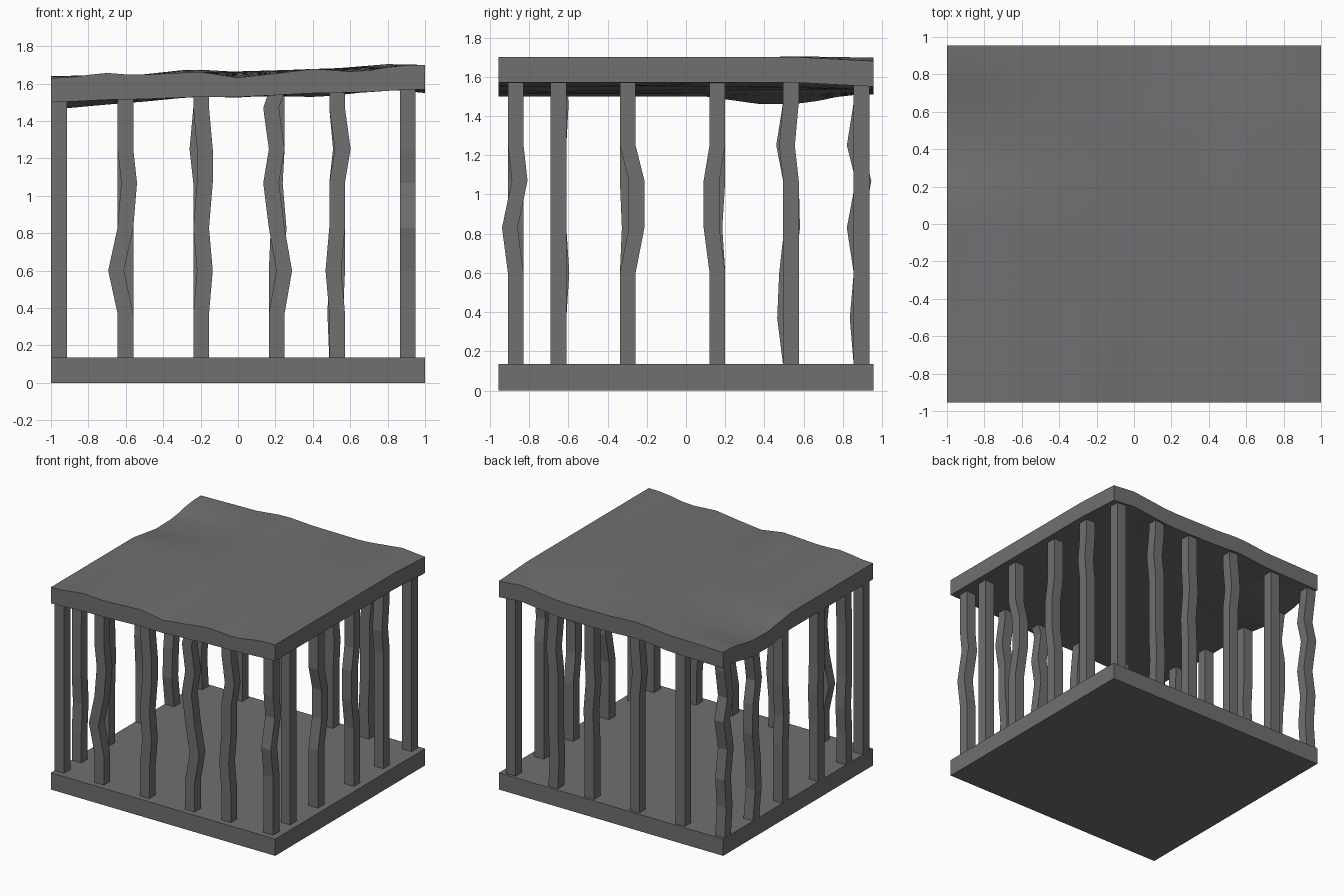
import bpy, bmesh
from mathutils import Vector

cube = bpy.data.objects.get("Cube")
if cube:
    bpy.data.objects.remove(cube, do_unlink=True)

stone = bpy.data.materials.new("grey_stone")
stone.use_nodes = True
colour = (0.165, 0.16, 0.165, 1)
stone.diffuse_color = colour
stone.node_tree.nodes["Principled BSDF"].inputs["Base Color"].default_value = colour

HALF_Y = 0.955


def finish(name, bm):
    bmesh.ops.recalc_face_normals(bm, faces=bm.faces)
    mesh = bpy.data.meshes.new(name)
    bm.to_mesh(mesh)
    bm.free()
    mesh.materials.append(stone)
    obj = bpy.data.objects.new(name, mesh)
    bpy.context.collection.objects.link(obj)
    return obj


def box(size, centre):
    bm = bmesh.new()
    bmesh.ops.create_cube(bm, size=1)
    bmesh.ops.scale(bm, vec=size, verts=bm.verts)
    bmesh.ops.translate(bm, vec=centre, verts=bm.verts)
    return bm


def blend(profile, t):
    """Linear interpolation through (position, offset) pairs."""
    for (a, u), (b, v) in zip(profile, profile[1:]):
        if t <= b:
            return u + (v - u) * (t - a) / (b - a)
    return profile[-1][1]


# Floor slab
finish("floor_slab", box((2, 2 * HALF_Y, 0.135), (0, 0, 0.0675)))

# Roof slab: a sloping plate with uneven edges
FRONT = [(-1, 0), (-.84, 0), (-.75, .022), (-.55, 0), (-.2, .005), (0, -.033),
         (.2, -.018), (.4, 0), (.65, -.026), (.85, .002), (1, 0)]
BACK = [(-1, 0), (-.5, 0), (-.25, .022), (0, .003), (.45, -.01), (.8, .022), (1, 0)]
LEFT = [(-1, 0), (.1, 0), (.4, -.04), (.65, -.035), (.85, 0), (1, 0)]


def roof_offset(x, v):
    ease = lambda t: max(0, t) ** 2
    return (blend(FRONT, x) * ease((.4 - v) / 1.4)
            + blend(BACK, x) * ease((v + .4) / 1.4)
            + blend(LEFT, v) * ease((.2 - x) / 1.2))


def roof_top(x, v):
    back = blend([(-1, 0), (.6, 0), (1, 1)], v)
    return 1.665 + .035 * x + back * (-.005 - .015 * x) + roof_offset(x, v)


N = 20
roof = bmesh.new()
bmesh.ops.create_grid(roof, x_segments=N, y_segments=N, size=1)
extruded = bmesh.ops.extrude_face_region(roof, geom=roof.faces[:])
lower = {g for g in extruded["geom"] if isinstance(g, bmesh.types.BMVert)}
for vert in roof.verts:
    x, v = vert.co.x, vert.co.y
    z = roof_top(x, v)
    if vert in lower:
        z -= 0.13 + roof_offset(x, v) * max(0, -v) * 0.8
    vert.co = Vector((x, v * HALF_Y, z))
roof_obj = finish("roof_slab", roof)
bpy.context.view_layer.objects.active = roof_obj
roof_obj.select_set(True)
bpy.ops.object.shade_smooth_by_angle(angle=0.6)
roof_obj.select_set(False)

# Bars: square posts whose rings shift sideways along their wall
RINGS = [0.13, 0.37, 0.6, 0.83, 1.07, 1.25, 1.47]
COLUMNS = [-.957, -.602, -.197, .207, .53, .907]
ROWS = [-.868, -.65, -.297, .16, .535, .895]


def bar(name, x, y, along, bends):
    bm = bmesh.new()
    top = roof_top(x, y / HALF_Y) - 0.10
    loops = []
    for z in RINGS + [top]:
        shift = bends.get(z, 0)
        cx, cy = (x + shift, y) if along == "x" else (x, y + shift)
        loops.append([bm.verts.new((cx + .042 * sx, cy + .04 * sy, z))
                      for sx, sy in ((-1, -1), (1, -1), (1, 1), (-1, 1))])
    for low, high in zip(loops, loops[1:]):
        for i in range(4):
            j = (i + 1) % 4
            bm.faces.new((low[i], low[j], high[j], high[i]))
    bm.faces.new(loops[0])
    bm.faces.new(loops[-1])
    finish(name, bm)


# Sideways bends by ring height, one entry per bar
front_bends = [{}, {1.07: .02, .6: -.05}, {1.25: .02, 1.07: .02, .6: .02},
               {1.47: -.03, 1.07: -.03, .6: .04}, {1.25: .03, .6: -.02}]
back_bends = [{}, {1.25: -.02}, {1.07: -.01, .83: .01}, {1.25: .02, .37: -.01}]
right_bends = [{1.07: .02, .83: -.03}, {}, {1.07: .045, .83: .045},
               {1.07: -.03, .83: -.03}, {1.25: -.02}, {}]
left_bends = [{1.47: .012, .6: .015}, {.83: .01}, {.83: -.015},
              {1.25: -.035, .83: .006, .6: -.02, .37: -.03},
              {1.25: -.035, 1.07: .01, .83: -.035, .37: -.02}]

for i, bends in enumerate(front_bends):
    bar(f"front_bar_{i + 1}", COLUMNS[i], ROWS[0], "x", bends)
for i, bends in enumerate(back_bends):
    bar(f"back_bar_{i + 1}", COLUMNS[i + 1], ROWS[-1], "x", bends)
for i, bends in enumerate(right_bends):
    bar(f"right_bar_{i + 1}", COLUMNS[-1], ROWS[i], "y", bends)
for i, bends in enumerate(left_bends):
    bar(f"left_bar_{i + 1}", COLUMNS[0], ROWS[i + 1], "y", bends)
